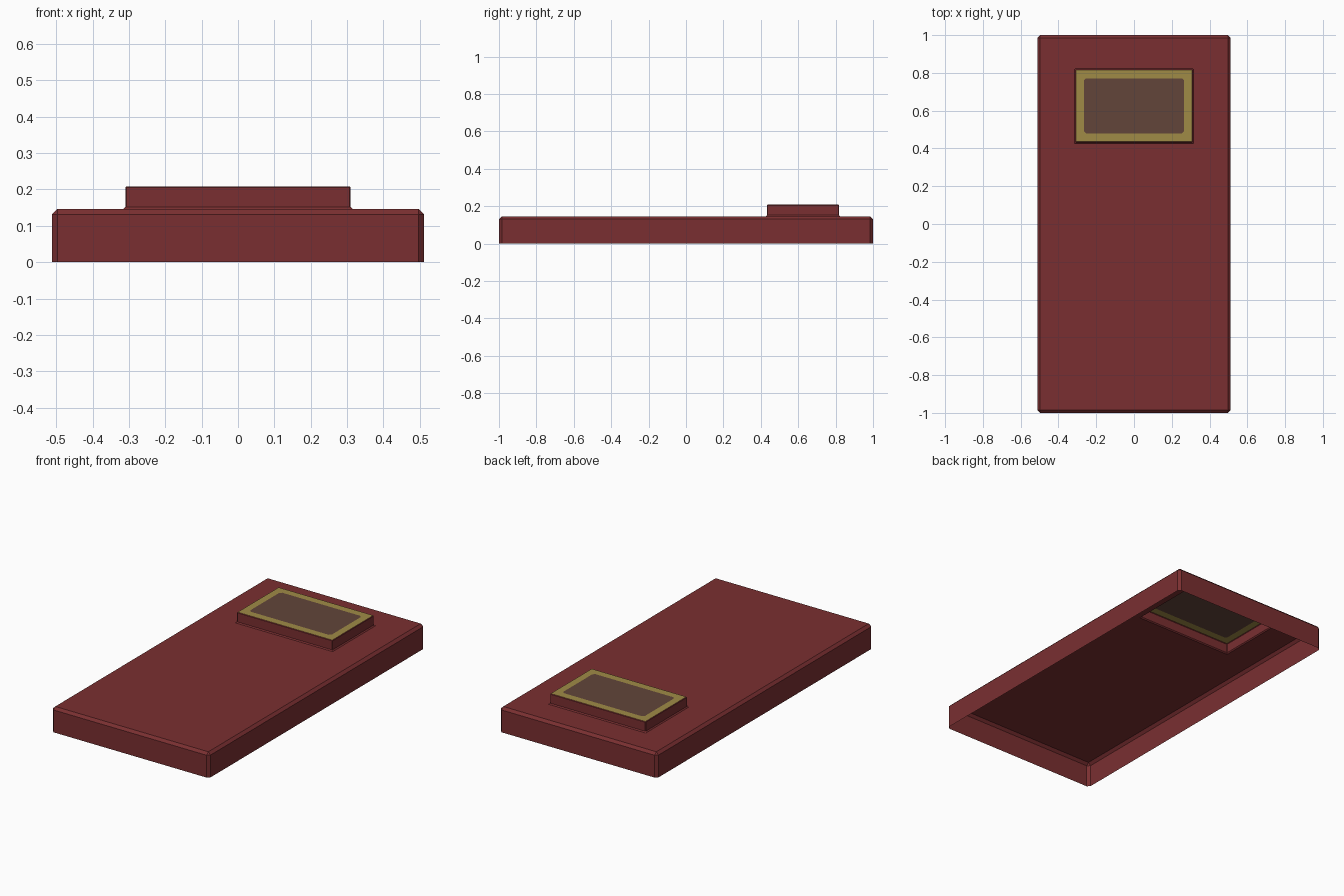
import bpy, bmesh

if "Cube" in bpy.data.objects:
    bpy.data.objects.remove(bpy.data.objects["Cube"])


def material(name, rgb):
    m = bpy.data.materials.new(name)
    lin = [((c / 255 + 0.055) / 1.055) ** 2.4 for c in rgb]
    m.diffuse_color = (*lin, 1)
    m.use_nodes = True
    m.node_tree.nodes["Principled BSDF"].inputs["Base Color"].default_value = m.diffuse_color
    return m


red = material("dark red", (122, 47, 49))
gold = material("old gold", (160, 139, 70))
brown = material("dull brown", (98, 69, 58))


def ring(bm, cy, hx, hy, cut, z):
    """Rectangle with cut corners, as eight vertices."""
    pts = []
    for sx, sy in ((1, 1), (-1, 1), (-1, -1), (1, -1)):
        a = (sx * hx, cy + sy * (hy - cut), z)
        b = (sx * (hx - cut), cy + sy * hy, z)
        pts += [a, b] if sx * sy > 0 else [b, a]
    return [bm.verts.new(p) for p in pts]


def shell(name, rings, mats, slots, cap=False):
    """Skin consecutive rings; slots gives the material of each band."""
    bm = bmesh.new()
    loops = [ring(bm, *r) for r in rings]
    for lo, hi, slot in zip(loops, loops[1:], slots):
        for i in range(8):
            j = (i + 1) % 8
            bm.faces.new((lo[i], lo[j], hi[j], hi[i])).material_index = slot
    if cap:
        bm.faces.new(loops[-1]).material_index = slots[-1]
    bmesh.ops.remove_doubles(bm, verts=bm.verts[:], dist=0.0001)
    me = bpy.data.meshes.new(name)
    bm.to_mesh(me)
    bm.free()
    for m in mats:
        me.materials.append(m)
    ob = bpy.data.objects.new(name, me)
    bpy.context.collection.objects.link(ob)
    return ob


PY = 0.6255  # centre of the raised block

# Open-bottomed slab with chamfered edges and a hole under the raised block
shell("slab", [
    (0, 0.512, 1.0, 0.015, 0),
    (0, 0.512, 1.0, 0.015, 0.131),
    (0, 0.497, 0.985, 0, 0.146),
    (PY, 0.316, 0.199, 0, 0.146),
], [red], [0, 0, 0])

# Hollow raised block: flared foot, walls, narrow top chamfer
shell("raised_block", [
    (PY, 0.316, 0.199, 0, 0.146),
    (PY, 0.310, 0.193, 0.003, 0.152),
    (PY, 0.310, 0.193, 0.003, 0.205),
    (PY, 0.307, 0.190, 0, 0.208),
], [red], [0, 0, 0])

# Gold frame and brown panel on the top of the block
shell("gold_frame", [
    (PY, 0.307, 0.190, 0, 0.208),
    (PY, 0.265, 0.146, 0.012, 0.208),
], [gold], [0])
shell("top_panel", [
    (PY, 0.265, 0.146, 0.012, 0.208),
    (PY, 0.250, 0.131, 0.008, 0.208),
], [brown], [0], cap=True)
